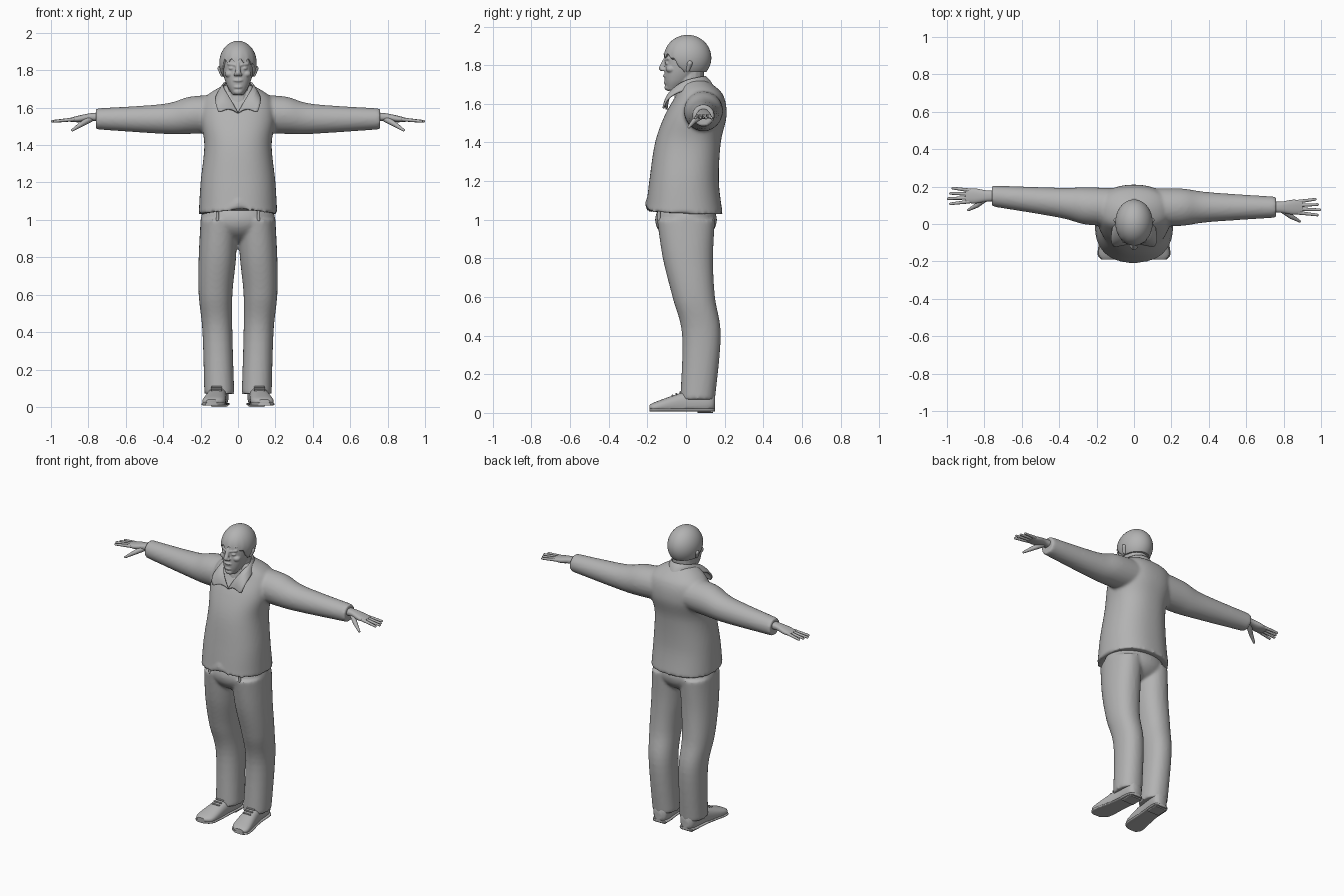
import bpy, bmesh, math
from mathutils import Vector, Matrix

cube = bpy.data.objects.get("Cube")
if cube:
    bpy.data.objects.remove(cube, do_unlink=True)

grey = bpy.data.materials.new("plain grey")
grey.use_nodes = True
tone = (0.45, 0.45, 0.45, 1)
grey.diffuse_color = tone
grey.node_tree.nodes["Principled BSDF"].inputs["Base Color"].default_value = tone

SIDES = {"left": 1, "right": -1}


def smooth_rings(rings, steps=6):
    """Catmull-Rom interpolation between cross-sections."""
    pts = [Vector(ring) for ring in rings]
    pts = [pts[0], *pts, pts[-1]]
    out = []
    for before, start, end, after in zip(pts, pts[1:], pts[2:], pts[3:]):
        tangent_in, tangent_out = (end - before) / 2, (after - start) / 2
        for step in range(steps):
            t = step / steps
            ease = t * t * (3 - 2 * t)
            out.append(start.lerp(end, ease) + tangent_in * t * (1 - t) ** 2
                       - tangent_out * t * t * (1 - t))
    return out + [pts[-1]]


def loft(bm, axis, rings, side=1, power=2, segs=32):
    """Each ring: position on axis, centre u, centre v, radius u, radius v."""
    along = "xyz".index(axis)
    u, v = [i for i in range(3) if i != along]
    loops = []
    for position, centre_u, centre_v, radius_u, radius_v in smooth_rings(rings):
        loop = []
        for s in range(segs):
            angle = math.tau * s / segs
            c, n = math.cos(angle), math.sin(angle)
            point = Vector()
            point[along] = position
            point[u] = centre_u + radius_u * math.copysign(abs(c) ** (2 / power), c)
            point[v] = centre_v + radius_v * math.copysign(abs(n) ** (2 / power), n)
            point.x *= side
            loop.append(bm.verts.new(point))
        loops.append(loop)
    for low, high in zip(loops, loops[1:]):
        for s in range(segs):
            t = (s + 1) % segs
            bm.faces.new((low[s], low[t], high[t], high[s]))
    bm.faces.new(loops[0])
    bm.faces.new(loops[-1])


def ball(bm, centre, radii, segs=20):
    matrix = Matrix.Translation(centre) @ Matrix.Diagonal((*radii, 1))
    return bmesh.ops.create_uvsphere(bm, u_segments=segs, v_segments=segs * 2 // 3,
                                     radius=1, matrix=matrix)["verts"]


def limb(bm, start, end, radius_start, radius_end):
    """Tapered rod with rounded ends."""
    start, end = Vector(start), Vector(end)
    span = end - start
    turn = span.to_track_quat('Z', 'Y').to_matrix().to_4x4()
    bmesh.ops.create_cone(bm, segments=16, radius1=radius_start, radius2=radius_end,
                          depth=span.length,
                          matrix=Matrix.Translation((start + end) / 2) @ turn)
    ball(bm, start, [radius_start] * 3, 16)
    ball(bm, end, [radius_end] * 3, 16)


def finish(name, bm, voxel=0):
    bmesh.ops.recalc_face_normals(bm, faces=bm.faces[:])
    mesh = bpy.data.meshes.new(name)
    bm.to_mesh(mesh)
    bm.free()
    mesh.materials.append(grey)
    ob = bpy.data.objects.new(name, mesh)
    bpy.context.collection.objects.link(ob)
    bpy.ops.object.select_all(action='DESELECT')
    ob.select_set(True)
    bpy.context.view_layer.objects.active = ob
    bpy.ops.object.shade_smooth_by_angle(angle=math.radians(45))
    if voxel:  # fuse overlapping volumes into one soft skin
        fuse = ob.modifiers.new("fuse", 'REMESH')
        fuse.mode, fuse.voxel_size, fuse.use_smooth_shade = 'VOXEL', voxel, True
        soften = ob.modifiers.new("soften", 'SMOOTH')
        soften.factor, soften.iterations = 0.5, 4
    return ob


def arm_y(x, side):
    """Centre line of an arm; the right one reaches slightly further back."""
    return 0.09 + (0.03 - 0.03 * side) * min(max(x - 0.2, 0) * 2, 1)


# Jacket: body and both sleeves
bm = bmesh.new()
body = [(1.03, -.01, .21, .2), (1.2, -.01, .2, .18), (1.4, .01, .18, .17),
        (1.54, .05, .2, .16), (1.65, .07, .18, .12), (1.72, .04, .08, .07)]
loft(bm, 'z', [(z, 0, y, wide, deep) for z, y, wide, deep in body], power=2.3, segs=64)
for vert in bm.verts:  # raised front hem with a small notch in the middle
    p = vert.co
    if p.z < 1.06 and p.y < -.1:
        p.z += max(0, .05 - abs(p.x)) + .01
sleeve = [(.05, 1.57, .1), (.25, 1.56, .1), (.4, 1.54, .08), (.76, 1.54, .056)]
for side in SIDES.values():
    loft(bm, 'x', [(x, arm_y(x, side), z, r, r) for x, z, r in sleeve], side)
finish("jacket", bm, 0.01)

# Trousers: hips and both legs
bm = bmesh.new()
ball(bm, (0, 0, 1), (.2, .16, .12), 40)
leg = [(.07, .1, .06, .08, .09), (.4, .11, .08, .08, .1), (.6, .12, .04, .09, .11),
       (.8, .11, .01, .1, .13), (1, .1, 0, .1, .15)]
for side in SIDES.values():
    loft(bm, 'z', leg, side, power=2.2)
finish("trousers", bm, 0.01)

# Belt loops under the hem
bm = bmesh.new()
for side in SIDES.values():
    limb(bm, (side * .11, -.14, 1), (side * .11, -.14, 1.06), .008, .008)
finish("belt_loops", bm)

# Shoes: uppers, soles that follow the same outline, heels and laces
upper = [(-.19, .14, .03, .03, .01), (-.15, .13, .03, .06, .03),
         (0, .11, .05, .05, .06), (.12, .1, .06, .05, .06), (.15, .1, .06, .03, .04)]
for word, side in SIDES.items():
    bm = bmesh.new()
    loft(bm, 'y', upper, side, power=2.4)
    for vert in bm.verts:
        vert.co.z = max(vert.co.z, .02)
    loft(bm, 'y', [(y, x, .015, wide + .005, .008) for y, x, z, wide, high in upper], side, 4)
    loft(bm, 'y', [(y, .1, .01, .045, .01) for y in (.06, .14)], side, 6)
    for row in range(3):
        y, z = .02 * row - .07, .008 * row + .09
        limb(bm, (side * .09, y, z), (side * .14, y, z), .005, .005)
    finish(word + "_shoe", bm)

# Hands: palm, four spread fingers and a thumb
for word, side in SIDES.items():
    bm = bmesh.new()
    y = arm_y(.8, side)
    loft(bm, 'x', [(.73, y, 1.55, .03, .025), (.79, y, 1.55, .03, .02),
                   (.85, y, 1.54, .04, .018), (.9, y, 1.535, .035, .01)], side, 2.4)
    for i in range(4):
        spread = (i - 1.5) * .02
        tip = .993 - abs(i - 1) * .012
        limb(bm, (side * .88, y + spread, 1.537), (side * tip, y + spread * 1.4, 1.527),
             .01, .007)
    knuckle = (side * .84, y - .05, 1.51)
    limb(bm, (side * .79, y - .01, 1.54), knuckle, .018, .013)
    limb(bm, knuckle, (side * .885, y - .075, 1.48), .013, .007)
    finish(word + "_hand", bm)

# Neck and head, with nose, lips, chin, brows, eyes, cheeks and ears
bm = bmesh.new()
limb(bm, (0, .01, 1.6), (0, .03, 1.8), .075, .065)
skull = [(1.67, -.07, .03, .03), (1.72, -.04, .06, .07), (1.79, -.01, .08, .1),
         (1.88, 0, .08, .1), (1.94, 0, .04, .05)]
loft(bm, 'z', [(z, 0, y, wide, deep) for z, y, wide, deep in skull], power=2.2)
limb(bm, (0, -.105, 1.835), (0, -.125, 1.785), .01, .016)
ball(bm, (0, -.1, 1.745), (.03, .02, .01))
ball(bm, (0, -.1, 1.71), (.025, .016, .01))
ball(bm, (0, -.09, 1.685), (.027, .022, .018))
for side in SIDES.values():
    limb(bm, (side * .018, -.105, 1.828), (side * .05, -.09, 1.834), .008, .008)
    ball(bm, (side * .034, -.097, 1.81), (.016, .012, .008))
    ball(bm, (side * .045, -.078, 1.78), (.026, .026, .02))
    ball(bm, (side * .014, -.118, 1.778), (.01, .014, .009))
    limb(bm, (side * .085, .01, 1.775), (side * .095, .02, 1.81), .01, .015)
finish("head", bm, 0.004)

# Hair: a cap with a ragged fringe, longer at the sides and nape
bm = bmesh.new()
for vert in ball(bm, (0, .008, 1.838), (.1, .123, .119), 72):
    p = vert.co
    angle = math.atan2(p.x, -p.y)
    front = max(0, min(1, (-p.y - .01) / .07))
    lock = .012 * math.sin(angle * 15) * front
    if p.z > 1.84:
        p.xy *= 1 + lock * max(0, 1 - (p.z - 1.84) / .08)
    p.z = max(p.z, 1.765 + .085 * front + lock)
finish("hair", bm)

# Folded shirt collar: sweeps from the nape down to a point on each side
bm = bmesh.new()
columns = 10
for side in SIDES.values():
    strip = []
    for i in range(columns + 1):
        t = i / columns
        angle = math.pi * t
        drop = t ** 3
        top = Vector((.08 * math.sin(angle), .1 * math.cos(angle), 1.74 - .17 * drop))
        low = Vector((.12 * math.sin(angle * .67), .01 + .13 * math.cos(angle),
                      1.69 - .125 * drop))
        fold = (top + low) / 2 + Vector((0, 0, .01 + .025 * drop))
        strip.append([bm.verts.new((side * p.x, p.y, p.z)) for p in (top, fold, low)])
    for here, there in zip(strip, strip[1:]):
        for i in range(2):
            bm.faces.new((here[i], there[i], there[i + 1], here[i + 1]))
bmesh.ops.remove_doubles(bm, verts=bm.verts[:], dist=.0001)
collar = finish("collar", bm)
rounding = collar.modifiers.new("round", 'SUBSURF')
rounding.levels = rounding.render_levels = 2
cloth = collar.modifiers.new("cloth", 'SOLIDIFY')
cloth.thickness, cloth.offset = .01, 0
